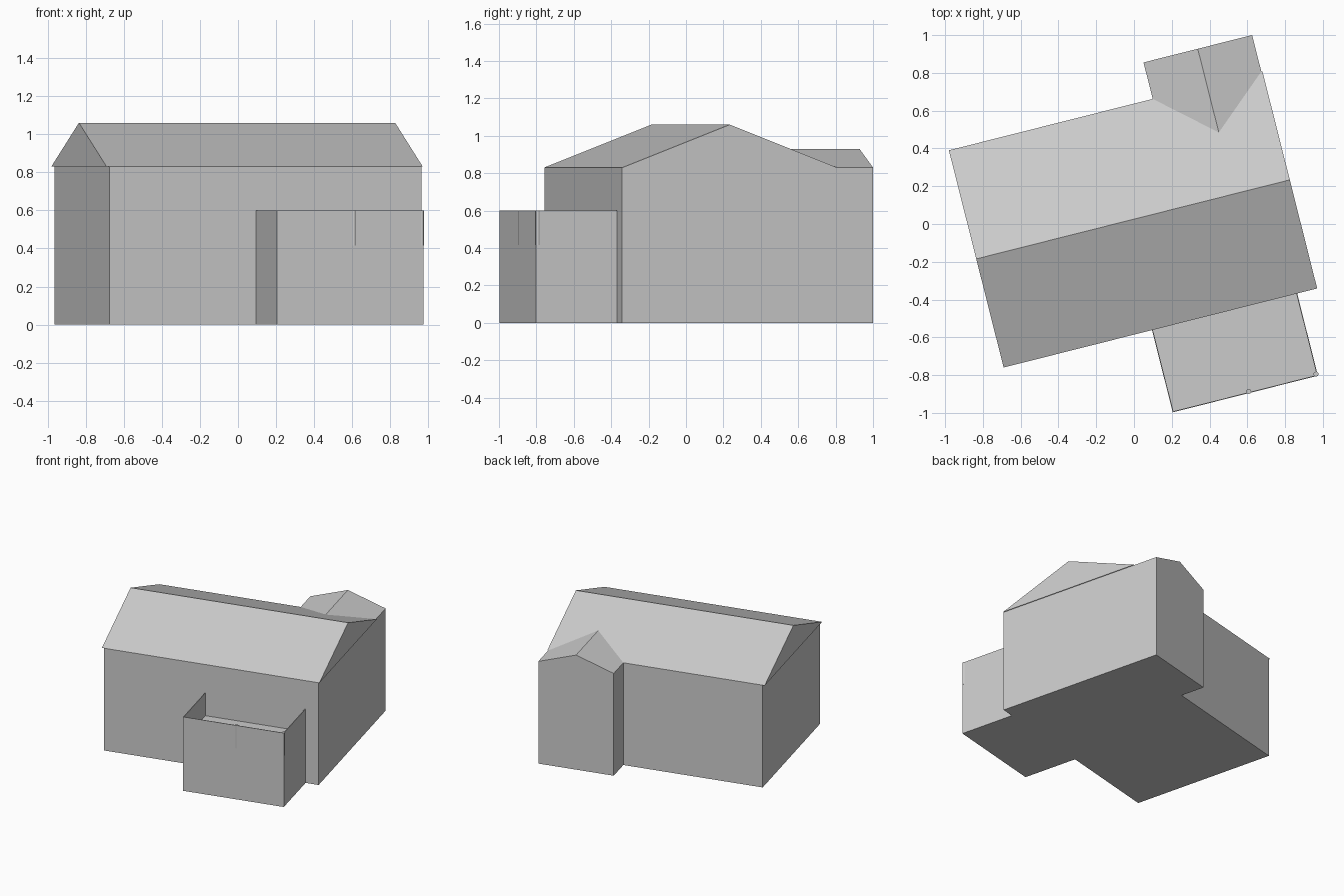
import bpy
import math

if "Cube" in bpy.data.objects:
    bpy.data.objects.remove(bpy.data.objects["Cube"], do_unlink=True)

TURN = math.radians(14.15)   # whole house is turned on its plot
EAVE = 0.83
DECK = 0.415
RAIL = 0.60

grey = bpy.data.materials.new("plain_grey")
grey.use_nodes = True
grey.diffuse_color = (0.6, 0.6, 0.6, 1)
grey.node_tree.nodes["Principled BSDF"].inputs["Base Color"].default_value = (0.6, 0.6, 0.6, 1)


def prism(name, profile, offset):
    """Extrude a closed 3D profile along an offset vector."""
    n = len(profile)
    far = [tuple(a + b for a, b in zip(p, offset)) for p in profile]
    faces = [tuple(range(n)), tuple(range(2 * n - 1, n - 1, -1))]
    faces += [(i, i + n, (i + 1) % n + n, (i + 1) % n) for i in range(n)]
    mesh = bpy.data.meshes.new(name)
    mesh.from_pydata(list(profile) + far, [], faces)
    mesh.materials.append(grey)
    obj = bpy.data.objects.new(name, mesh)
    obj.rotation_euler.z = TURN
    bpy.context.collection.objects.link(obj)
    bpy.context.view_layer.objects.active = obj
    obj.select_set(True)
    bpy.ops.object.mode_set(mode='EDIT')
    bpy.ops.mesh.select_all(action='SELECT')
    bpy.ops.mesh.normals_make_consistent(inside=False)
    bpy.ops.object.mode_set(mode='OBJECT')
    obj.select_set(False)
    return obj


def box(name, x0, x1, y0, y1, z0, z1):
    base = [(x0, y0, z0), (x1, y0, z0), (x1, y1, z0), (x0, y1, z0)]
    return prism(name, base, (0, 0, z1 - z0))


# Main house: walls and a gabled roof that slightly overhangs the ends
box("main_walls", -0.839, 0.851, -0.568, 0.618, 0, EAVE)
prism("main_roof",
      [(-0.855, -0.568, EAVE), (-0.855, 0.618, EAVE), (-0.855, 0.025, 1.06)],
      (1.712, 0, 0))

# Rear wing: walls and a cross gable running into the main roof
box("rear_wing_walls", 0.258, 0.851, 0.617, 0.817, 0, EAVE)
prism("rear_wing_roof",
      [(0.258, 0.817, EAVE), (0.851, 0.817, EAVE), (0.554, 0.817, 0.93)],
      (0, -0.457, 0))

# Front extension with a flat terrace on top
L, R, F, B, T = -0.045, 0.748, -1.017, -0.567, 0.005
box("front_extension", L, R, F, B, 0, DECK)

# Thin parapet panels on three sides of the terrace
box("parapet_left", L, L + T, F, B, DECK, RAIL)
box("parapet_right", R - T, R, F, B, DECK, RAIL)
box("parapet_front", L, R, F, F + T, DECK, RAIL)

# Round posts at the middle and corner of the front parapet
for name, x, y in (("middle_post", 0.372, -1.008), ("corner_post", 0.74, -1.006)):
    ring = [(x + 0.013 * math.cos(i * math.tau / 16),
             y + 0.013 * math.sin(i * math.tau / 16), DECK) for i in range(16)]
    prism(name, ring, (0, 0, RAIL - DECK))
